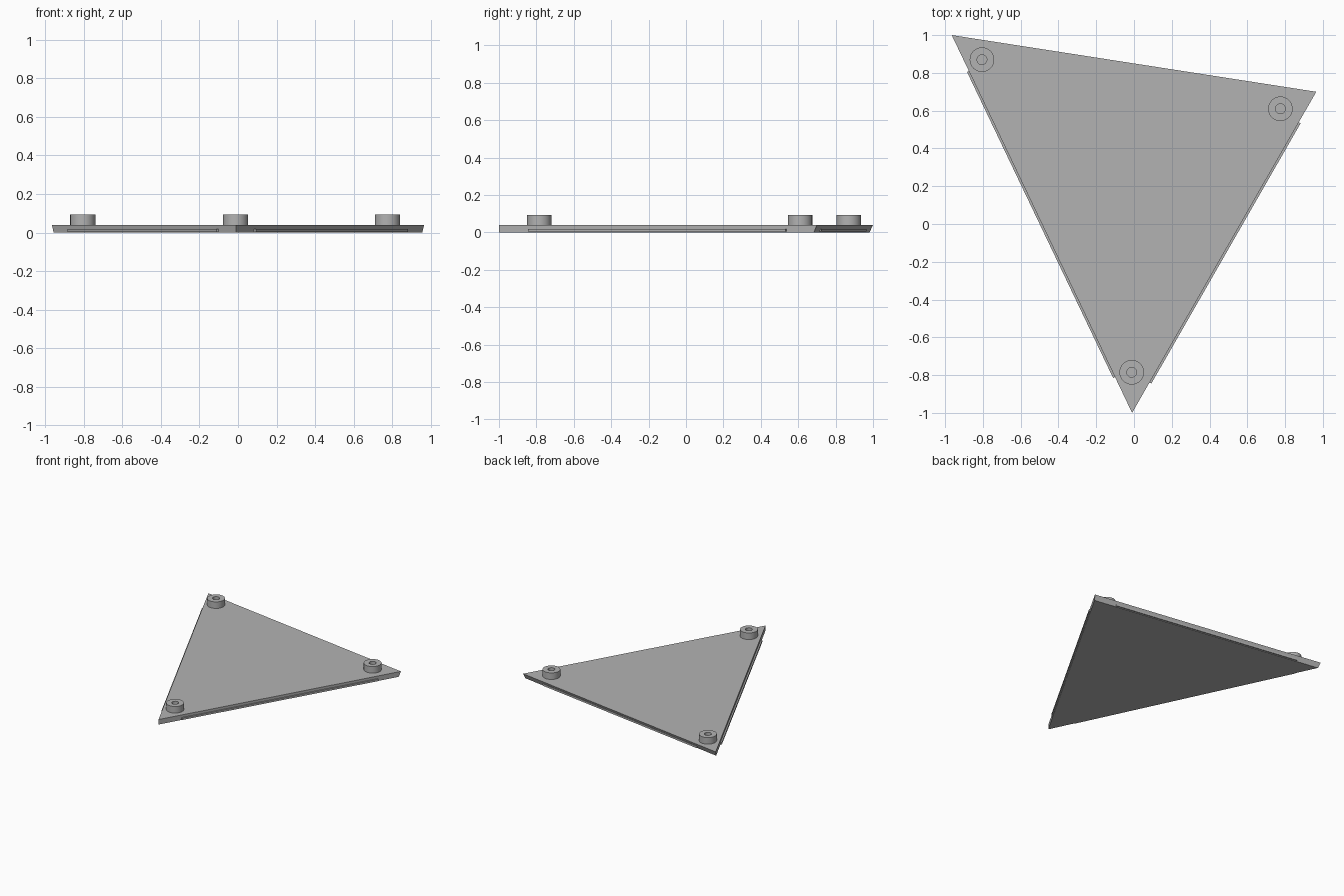
import bpy, bmesh, math
from mathutils import Vector

cube = bpy.data.objects.get("Cube")
if cube:
    bpy.data.objects.remove(cube, do_unlink=True)

# Single grey material
grey = bpy.data.materials.new("plain grey")
grey.use_nodes = True
colour = (0.45, 0.45, 0.45, 1)
grey.diffuse_color = colour
grey.node_tree.nodes["Principled BSDF"].inputs["Base Color"].default_value = colour

THICK = 0.04
BACK_TAPER = 0.017
back_left = Vector((0.965, 0.70))
back_right = Vector((-0.965, 1.0))
front_tip = Vector((-0.01, -1.0))


def finish(bm, name):
    bmesh.ops.recalc_face_normals(bm, faces=bm.faces)
    mesh = bpy.data.meshes.new(name)
    bm.to_mesh(mesh)
    bm.free()
    mesh.materials.append(grey)
    obj = bpy.data.objects.new(name, mesh)
    bpy.context.collection.objects.link(obj)
    return obj


def prism(name, lower, upper, z0, z1):
    """Solid between two matching outlines."""
    bm = bmesh.new()
    a = [bm.verts.new((p.x, p.y, z0)) for p in lower]
    b = [bm.verts.new((p.x, p.y, z1)) for p in upper]
    bm.faces.new(a)
    bm.faces.new(b)
    for i in range(len(a)):
        j = (i + 1) % len(a)
        bm.faces.new((a[i], a[j], b[j], b[i]))
    return finish(bm, name)


def slide_in(corner):
    """Move a back corner along its side edge by the back taper."""
    along_back = (back_left - back_right).normalized()
    along_side = (front_tip - corner).normalized()
    sine = abs(along_back.x * along_side.y - along_back.y * along_side.x)
    return corner + along_side * BACK_TAPER / sine


# Triangular panel with a sloping back edge
low_left, low_right = slide_in(back_left), slide_in(back_right)
prism("panel", [front_tip, low_left, low_right],
      [front_tip, back_left, back_right], 0, THICK)


# Thin lip along the lower part of each edge
def lip(name, start, end):
    d = end - start
    out = Vector((d.y, -d.x)).normalized()
    p, q = start + d * 0.095, start + d * 0.905
    outline = [p - out * 0.01, p + out * 0.011, q + out * 0.011, q - out * 0.01]
    prism(name, outline, outline, 0.004, 0.019)


lip("left_lip", front_tip, back_left)
lip("back_lip", low_left, low_right)
lip("right_lip", back_right, front_tip)


# Round hollow studs at the corners
def stud(name, x, y):
    bm = bmesh.new()
    outline = [(0.026, THICK), (0.065, THICK), (0.065, 0.093), (0.026, 0.093)]
    n = 32
    rings = [[bm.verts.new((r * math.cos(math.tau * i / n),
                            r * math.sin(math.tau * i / n), z))
              for i in range(n)] for r, z in outline]
    for k in range(4):
        a, b = rings[k], rings[(k + 1) % 4]
        for i in range(n):
            j = (i + 1) % n
            bm.faces.new((a[i], a[j], b[j], b[i]))
    obj = finish(bm, name)
    obj.location = (x, y, 0)
    bpy.ops.object.select_all(action='DESELECT')
    obj.select_set(True)
    bpy.context.view_layer.objects.active = obj
    bpy.ops.object.shade_smooth_by_angle(angle=math.radians(30))


stud("back_right_stud", -0.805, 0.87)
stud("back_left_stud", 0.775, 0.61)
stud("front_stud", -0.012, -0.785)
